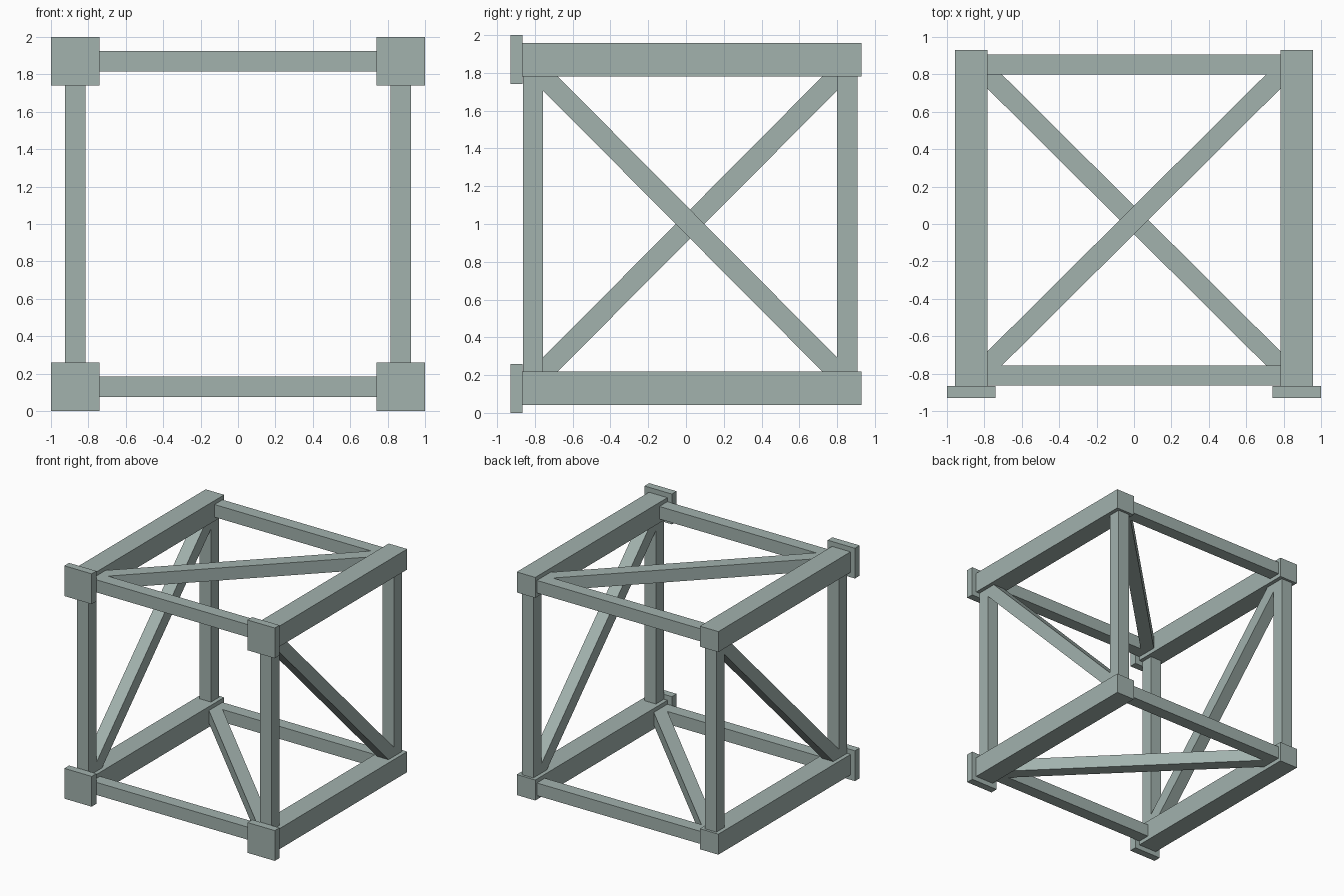
import bpy, bmesh
from mathutils import Vector

if "Cube" in bpy.data.objects:
    bpy.data.objects.remove(bpy.data.objects["Cube"])

steel = bpy.data.materials.new("grey_green_steel")
steel.diffuse_color = (0.36, 0.445, 0.42, 1)
steel.use_nodes = True
steel.node_tree.nodes["Principled BSDF"].inputs["Base Color"].default_value = steel.diffuse_color

C = 0.87                       # distance of chord axes from the centre
YF, YB = -0.81, 0.853          # front and back post lines
CHORD, BAR, PLATE = 0.176, 0.108, 0.26
Y0, Y1 = -0.865, 0.929         # chord ends
INNER = C - CHORD / 2          # clear half opening between chords
SIDES = {"left": -1, "right": 1}
LEVELS = {"lower": 1 - C, "upper": 1 + C}
ENDS = {"front": YF, "back": YB}


def finish(name, bm):
    bmesh.ops.recalc_face_normals(bm, faces=bm.faces)
    me = bpy.data.meshes.new(name)
    bm.to_mesh(me)
    bm.free()
    me.materials.append(steel)
    bpy.context.collection.objects.link(bpy.data.objects.new(name, me))


def box(name, centre, size):
    bm = bmesh.new()
    bmesh.ops.create_cube(bm, size=1)
    for v in bm.verts:
        v.co = Vector(c + p * s for c, p, s in zip(centre, v.co, size))
    finish(name, bm)


def brace(name, a0, a1, b0, b1, rising, place):
    """Diagonal bar trimmed to the opening a0..a1 by b0..b1; place maps (a, b, depth) to xyz."""
    k = BAR / 2 ** 0.5         # how far the bar reaches along each side of the corner
    pts = [(a0, b0), (a0 + k, b0), (a1, b1 - k), (a1, b1), (a1 - k, b1), (a0, b0 + k)]
    if not rising:
        pts = [(a, b0 + b1 - b) for a, b in pts]
    bm = bmesh.new()
    face = bm.faces.new([bm.verts.new(place(a, b, -BAR / 2)) for a, b in pts])
    ext = bmesh.ops.extrude_face_region(bm, geom=[face])
    shift = Vector(place(0, 0, BAR / 2)) - Vector(place(0, 0, -BAR / 2))
    bmesh.ops.translate(bm, vec=shift,
                        verts=[g for g in ext["geom"] if isinstance(g, bmesh.types.BMVert)])
    finish(name, bm)


# Main chords and their front connection plates
for side, s in SIDES.items():
    for level, z in LEVELS.items():
        box(f"{level}_{side}_chord", (s * C, (Y0 + Y1) / 2, z), (CHORD, Y1 - Y0, CHORD))
        box(f"{level}_{side}_end_plate", (s * C, (Y0 - Y1) / 2, z), (PLATE, Y1 + Y0, PLATE))

# Posts and cross beams
for end, y in ENDS.items():
    for side, s in SIDES.items():
        box(f"{end}_{side}_post", (s * C, y, 1), (BAR, BAR, 2 * INNER))
    for level, z in LEVELS.items():
        box(f"{end}_{level}_cross_beam", (0, y, z), (2 * INNER, BAR, BAR))

# Diagonal braces: one per side face, one in the top and one in the bottom
ya, yb = YF + BAR / 2, YB - BAR / 2
for side, s in SIDES.items():
    brace(f"{side}_side_brace", ya, yb, 1 - INNER, 1 + INNER, s < 0,
          lambda a, b, d, s=s: (s * C + d, a, b))
for level, z in LEVELS.items():
    brace(f"{level}_brace", -INNER, INNER, ya, yb, z > 1,
          lambda a, b, d, z=z: (a, b, z + d))
